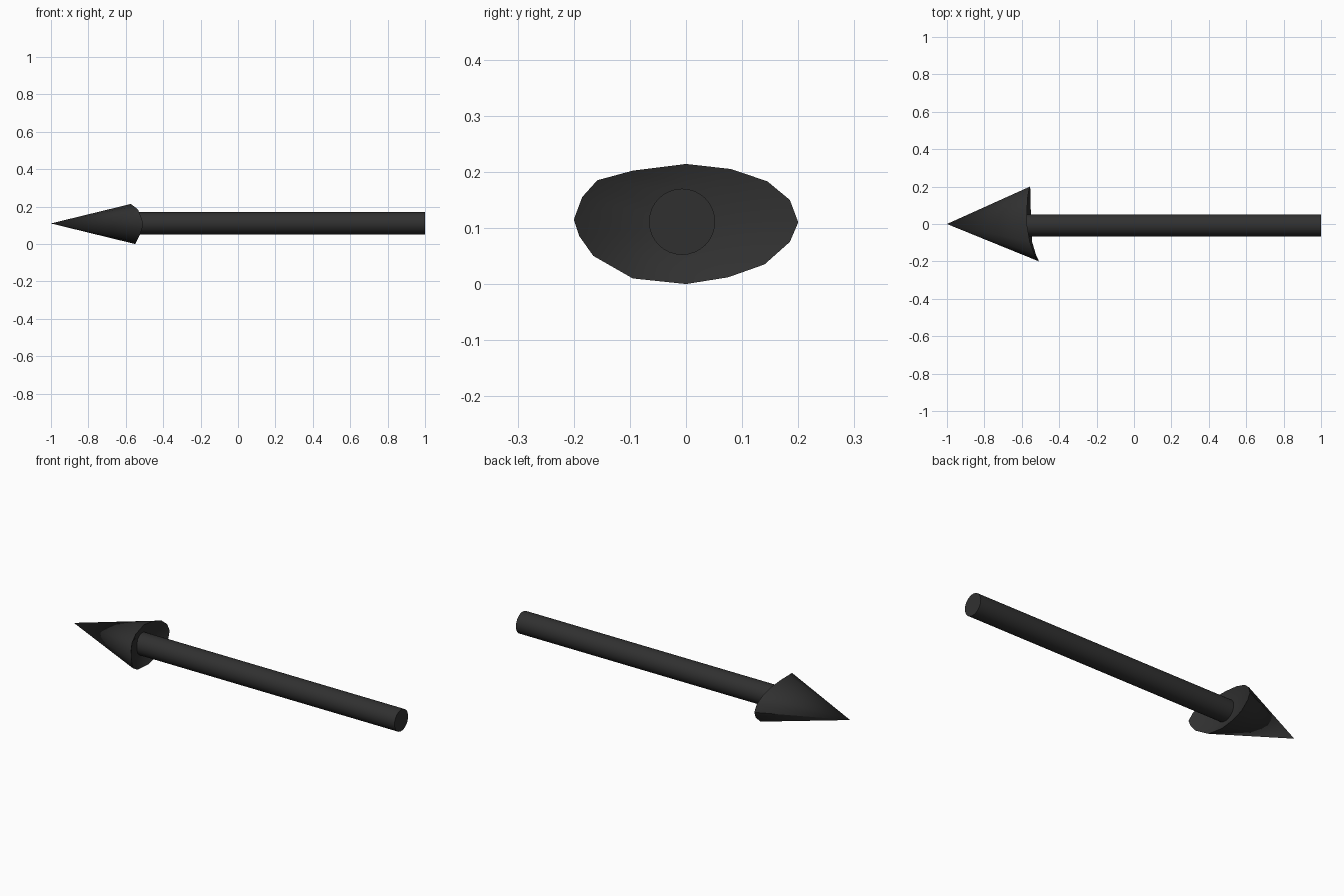
import bpy, bmesh, math
from mathutils import Vector, Matrix

if "Cube" in bpy.data.objects:
    bpy.data.objects.remove(bpy.data.objects["Cube"])

mat = bpy.data.materials.new("dark_grey")
mat.diffuse_color = (0.03, 0.03, 0.03, 1)
mat.use_nodes = True
mat.node_tree.nodes["Principled BSDF"].inputs["Base Color"].default_value = mat.diffuse_color


def finish(bm, name):
    bmesh.ops.recalc_face_normals(bm, faces=bm.faces)
    mesh = bpy.data.meshes.new(name)
    bm.to_mesh(mesh)
    bm.free()
    mesh.materials.append(mat)
    obj = bpy.data.objects.new(name, mesh)
    bpy.context.collection.objects.link(obj)
    bpy.ops.object.select_all(action='DESELECT')
    obj.select_set(True)
    bpy.context.view_layer.objects.active = obj
    bpy.ops.object.shade_smooth_by_angle(angle=math.radians(35))


# Shaft: round rod along x
x0, x1, radius = -0.6, 1.0, 0.059
bm = bmesh.new()
bmesh.ops.create_cone(
    bm, cap_ends=True, segments=32, radius1=radius, radius2=radius, depth=x1 - x0,
    matrix=Matrix.Translation(((x0 + x1) / 2, -0.007, 0.111)) @ Matrix.Rotation(math.pi / 2, 4, 'Y'))
finish(bm, "arrow_shaft")

# Head: flattened cone with an uneven rim and hollowed back
rim = [
    (-0.573, 0.0, 0.214), (-0.572, 0.08, 0.205), (-0.568, 0.145, 0.183),
    (-0.561, 0.185, 0.15), (-0.556, 0.2, 0.11), (-0.554, 0.185, 0.075),
    (-0.553, 0.14, 0.035), (-0.552, 0.075, 0.012), (-0.55, 0.0, 0.0),
    (-0.545, -0.095, 0.01), (-0.524, -0.165, 0.05), (-0.512, -0.19, 0.085),
    (-0.508, -0.2, 0.115), (-0.522, -0.185, 0.155), (-0.535, -0.158, 0.185),
    (-0.557, -0.095, 0.202)]
bm = bmesh.new()
tip = bm.verts.new((-1, 0, 0.11))
hub = Vector((-0.58, -0.005, 0.11))
centre = bm.verts.new(hub)
outer = [bm.verts.new(p) for p in rim]
inner = []
for p in rim:
    q = hub.lerp(Vector(p), 0.65)
    q.x = -0.575 + (p[0] + 0.555) * 0.4
    inner.append(bm.verts.new(q))
for i in range(len(rim)):
    j = (i + 1) % len(rim)
    bm.faces.new((tip, outer[i], outer[j]))
    bm.faces.new((outer[i], inner[i], inner[j], outer[j]))
    bm.faces.new((inner[i], centre, inner[j]))
finish(bm, "arrow_head")
